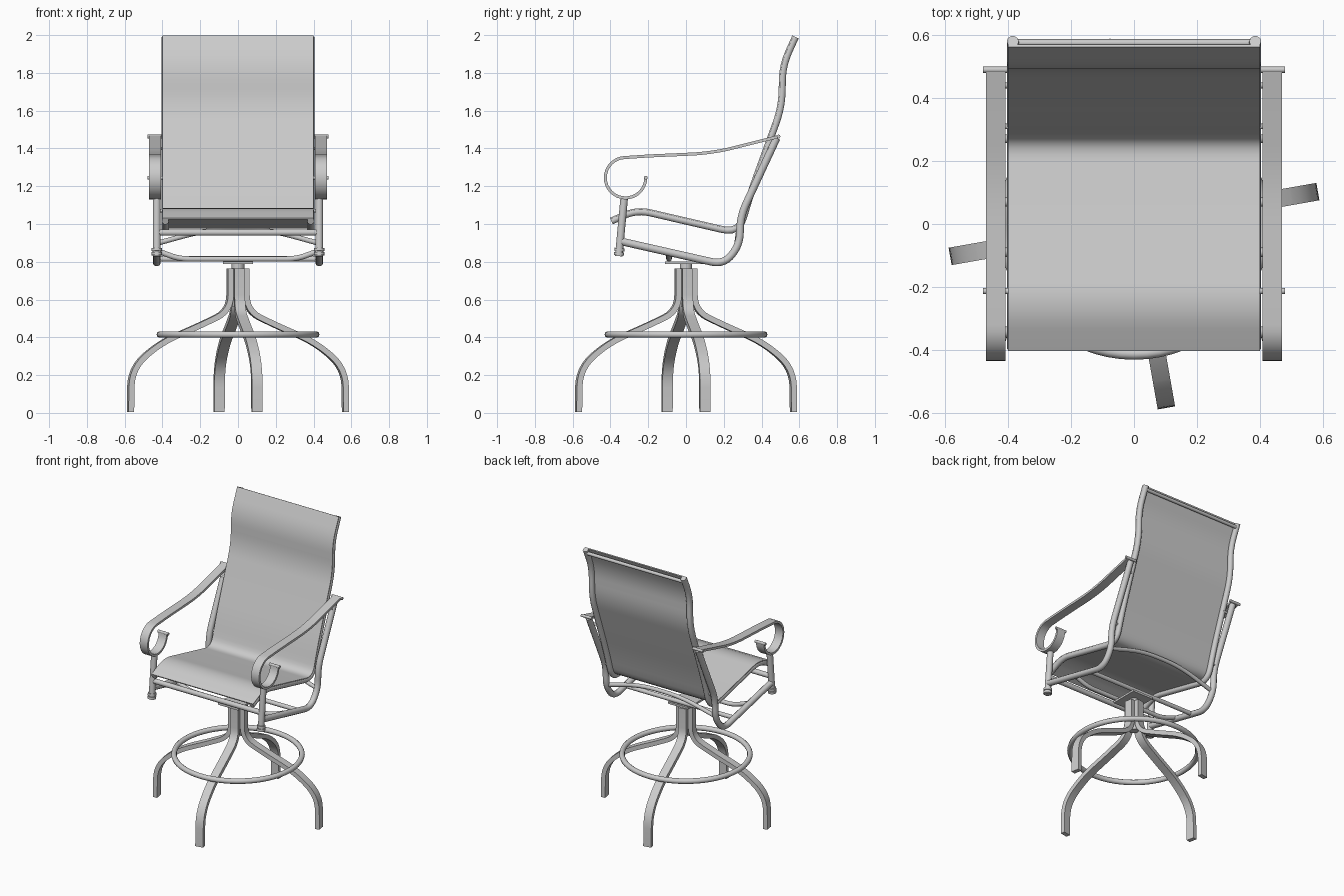
import bpy, bmesh, math
from mathutils import Vector, Matrix

cube = bpy.data.objects.get("Cube")
if cube:
    bpy.data.objects.remove(cube, do_unlink=True)

grey = bpy.data.materials.new("light_grey")
grey.use_nodes = True
colour = (0.6, 0.6, 0.6, 1)
grey.diffuse_color = colour
grey.node_tree.nodes["Principled BSDF"].inputs["Base Color"].default_value = colour


def finish(obj, angle=40):
    obj.data.materials.clear()
    obj.data.materials.append(grey)
    bpy.ops.object.select_all(action="DESELECT")
    obj.select_set(True)
    bpy.context.view_layer.objects.active = obj
    bpy.ops.object.shade_smooth_by_angle(angle=math.radians(angle))
    return obj


def add_mesh(name, bm):
    bmesh.ops.recalc_face_normals(bm, faces=bm.faces)
    mesh = bpy.data.meshes.new(name)
    bm.to_mesh(mesh)
    bm.free()
    obj = bpy.data.objects.new(name, mesh)
    bpy.context.collection.objects.link(obj)
    return finish(obj)


def rounded(points, radius, steps=6):
    """Replace the inner corners of a path with smooth bends."""
    pts = [Vector(p) for p in points]
    out = [pts[0]]
    for a, b, c in zip(pts, pts[1:], pts[2:]):
        r = min(radius, (a - b).length * 0.49, (c - b).length * 0.49)
        start, end = b + (a - b).normalized() * r, b + (c - b).normalized() * r
        for i in range(steps + 1):
            t = i / steps
            out.append(start * (1 - t) ** 2 + b * 2 * t * (1 - t) + end * t * t)
    return out + [pts[-1]]


def tube(name, path, radius, cyclic=False):
    curve = bpy.data.curves.new(name, "CURVE")
    curve.dimensions = "3D"
    curve.bevel_depth = radius
    curve.bevel_resolution = 3
    curve.use_fill_caps = True
    spline = curve.splines.new("POLY")
    spline.points.add(len(path) - 1)
    for point, co in zip(spline.points, path):
        point.co = (*co, 1)
    spline.use_cyclic_u = cyclic
    obj = bpy.data.objects.new(name, curve)
    bpy.context.collection.objects.link(obj)
    bpy.ops.object.select_all(action="DESELECT")
    obj.select_set(True)
    bpy.context.view_layer.objects.active = obj
    bpy.ops.object.convert(target="MESH")
    return finish(bpy.context.view_layer.objects.active)


def strap(name, path, thick, x0, x1, offset=0.0, turn=0.0):
    """Flat bar following a (y, z) path, spanning x0 to x1."""
    bm = bmesh.new()
    rings = []
    for i, p in enumerate(path):
        d = (path[min(i + 1, len(path) - 1)] - path[max(i - 1, 0)]).normalized()
        n = Vector((-d.y, d.x))
        low, high = p + n * (offset - thick / 2), p + n * (offset + thick / 2)
        rings.append([bm.verts.new((x, *q)) for x, q in
                      ((x0, low), (x1, low), (x1, high), (x0, high))])
    for a, b in zip(rings, rings[1:]):
        for k in range(4):
            bm.faces.new((a[k], a[(k + 1) % 4], b[(k + 1) % 4], b[k]))
    bm.faces.new(rings[0])
    bm.faces.new(rings[-1])
    bm.transform(Matrix.Rotation(turn, 4, "Z"))
    return add_mesh(name, bm)


def box(name, centre, size):
    bm = bmesh.new()
    bmesh.ops.create_cube(bm, size=1, matrix=Matrix.Translation(centre) @ Matrix.Diagonal((*size, 1)))
    return add_mesh(name, bm)


def at_x(x, path):
    return [Vector((x, p[0], p[1])) for p in path]


# Side profiles as (y, z)
sling_path = rounded([(-0.395, 1.015), (-0.26, 1.075), (0.28, 0.95), (0.345, 1.17),
                      (0.508, 1.62), (0.512, 1.84), (0.58, 1.99)], 0.09)
frame_path = rounded([(-0.34, 0.907), (0.2, 0.785), (0.285, 0.89), (0.287, 1.04),
                      (0.48, 1.455)], 0.12, 8)
ring_centre = Vector((-0.32, 1.245))
curl = [ring_centre + 0.107 * Vector((math.cos(a), math.sin(a)))
        for a in (math.radians(90 + i * 11.25) for i in range(25))]
arm_path = rounded([(0.49, 1.463), (0.14, 1.375), (-0.2, 1.36)], 0.12) + curl

# Fabric seat and back
strap("sling", sling_path, 0.008, -0.4, 0.4, 0.015)

# Side parts, repeated left and right
for side, s in (("left", 1), ("right", -1)):
    tube(side + "_sling_rail", at_x(s * 0.385, sling_path), 0.019)
    tube(side + "_frame_rail", at_x(s * 0.43, frame_path), 0.021)
    inner, outer = sorted((s * 0.408, s * 0.47))
    strap(side + "_armrest", arm_path, 0.016, inner, outer)
    for label, (y, z) in (("back", arm_path[0]), ("curl", arm_path[-1])):
        tube(side + "_arm_" + label + "_roll",
             [(s * 0.398, y, z), (s * 0.48, y, z)], 0.01)
    top, foot = Vector((s * 0.43, -0.327, 1.14)), Vector((s * 0.43, -0.356, 0.83))
    tube(side + "_arm_post", [top, foot], 0.021)
    for i, t in enumerate((0.89, 0.96)):
        mid = top.lerp(foot, t)
        step = (foot - top).normalized() * 0.008
        tube(side + "_post_collar_%d" % i, [mid - step, mid + step], 0.028)
    # Spacers between sling rail and frame rail
    for i, (y, z) in enumerate(((0.31, 1.07), (0.44, 1.4))):
        tube(side + "_spacer_%d" % i, [(s * 0.38, y, z), (s * 0.44, y, z)], 0.009)

# Cross members
tube("front_crossbar", [(-0.42, -0.343, 0.955), (0.42, -0.343, 0.955)], 0.018)
tube("top_crossbar", [(-0.385, 0.575, 1.965), (0.385, 0.575, 1.965)], 0.012)
tube("rear_arch", rounded([(-0.42, 0.27, 0.9), (-0.16, 0.28, 0.972),
                           (0.16, 0.28, 0.972), (0.42, 0.27, 0.9)], 0.18), 0.014)
tube("front_seat_support", rounded([(-0.42, -0.09, 0.855), (-0.31, -0.09, 0.815),
                                    (0.31, -0.09, 0.815), (0.42, -0.09, 0.855)], 0.05), 0.015)
tube("rear_seat_support", [(-0.42, 0.07, 0.815), (0.42, 0.07, 0.815)], 0.015)

# Swivel
box("swivel_plate", (0, -0.01, 0.795), (0.16, 0.2, 0.014))
tube("swivel_pin", [(0, 0, 0.74), (0, 0, 0.795)], 0.034)
tube("column_core", [(0, 0, 0.56), (0, 0, 0.76)], 0.029)

# Four bent legs
leg_path = rounded([(0.043, 0.765), (0.043, 0.54), (0.2, 0.465), (0.42, 0.37),
                    (0.575, 0.235), (0.578, 0.005)], 0.1)
for i in range(4):
    strap("leg_%d" % i, leg_path, 0.03, -0.028, 0.028,
          turn=math.radians(10 + 90 * i))

# Foot ring
tube("foot_ring", [(0.413 * math.cos(a), 0.413 * math.sin(a), 0.415)
                   for a in (math.tau * i / 64 for i in range(64))], 0.018, True)
